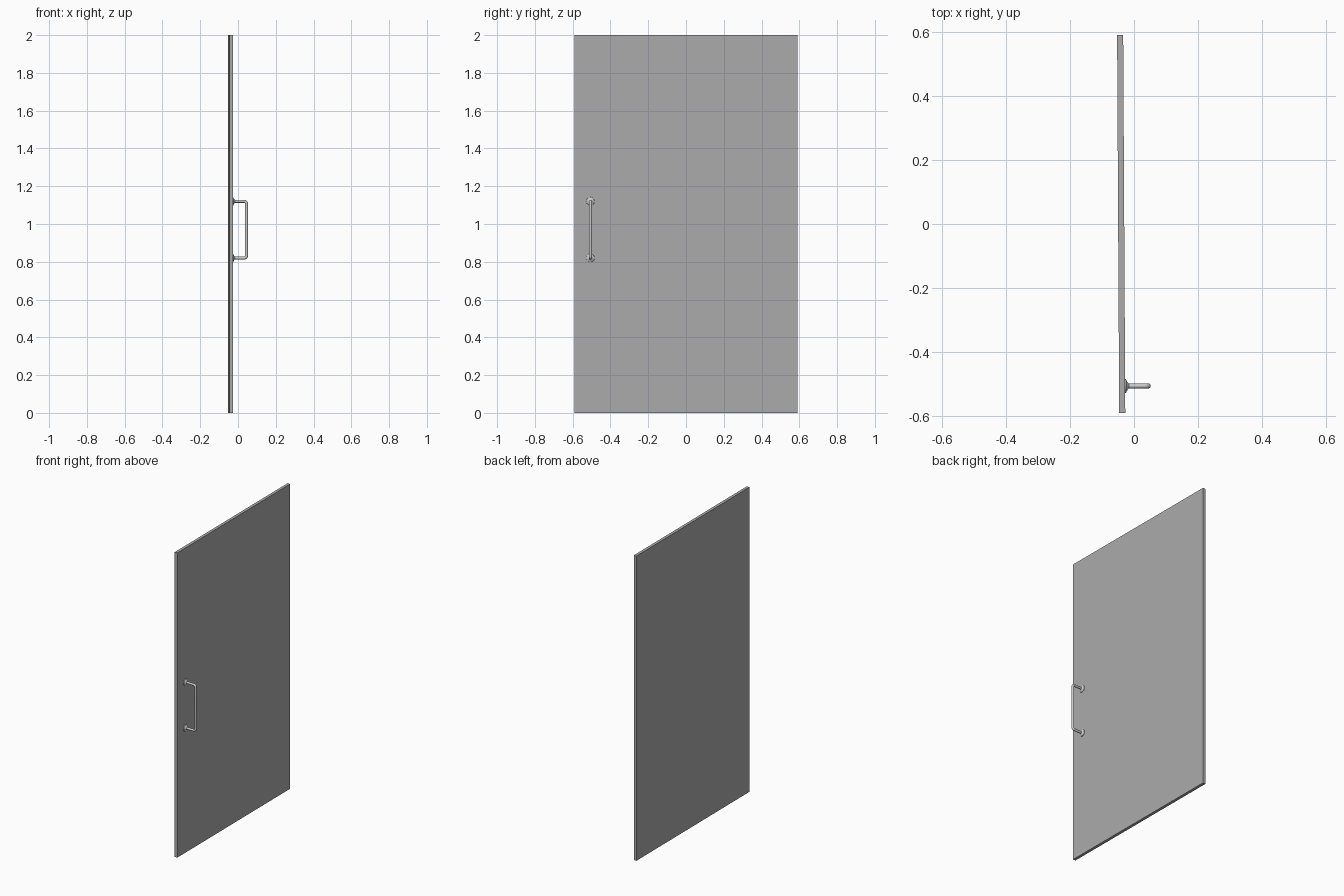
import bpy, bmesh, math
from mathutils import Vector, Matrix

if "Cube" in bpy.data.objects:
    bpy.data.objects.remove(bpy.data.objects["Cube"])

TILT = Matrix.Rotation(0.0055, 4, 'Z')   # door stands very slightly ajar
FACE_X = -0.0305                         # handle-side face of the panel
HANDLE_Y, Z_LOW, Z_HIGH = -0.506, 0.82, 1.12
ROD_R, BAR_X = 0.0075, 0.042


def make_object(name, bm, smooth=True):
    bmesh.ops.recalc_face_normals(bm, faces=bm.faces)
    bm.transform(TILT)
    mesh = bpy.data.meshes.new(name)
    bm.to_mesh(mesh)
    bm.free()
    obj = bpy.data.objects.new(name, mesh)
    bpy.context.collection.objects.link(obj)
    if smooth:
        bpy.ops.object.select_all(action='DESELECT')
        obj.select_set(True)
        bpy.context.view_layer.objects.active = obj
        bpy.ops.object.shade_smooth_by_angle(angle=math.radians(35))
    return obj


def skin_rings(bm, rings):
    """Join equal-sized rings of points into a capped tube."""
    rows = [[bm.verts.new(p) for p in ring] for ring in rings]
    n = len(rows[0])
    for a, b in zip(rows, rows[1:]):
        for i in range(n):
            j = (i + 1) % n
            bm.faces.new((a[i], a[j], b[j], b[i]))
    bm.faces.new(rows[0][::-1])
    bm.faces.new(rows[-1])


def ring(centre, tangent, radius, n):
    side = Vector((0, 1, 0))
    up = tangent.cross(side)
    return [centre + radius * (math.cos(t) * side + math.sin(t) * up)
            for t in (2 * math.pi * i / n for i in range(n))]


# Door panel, darker grey than the handle
bm = bmesh.new()
bmesh.ops.create_cube(bm, size=1, matrix=Matrix.Translation((FACE_X - 0.0095, 0, 1))
                      @ Matrix.Diagonal((0.019, 1.18, 2, 1)))
panel = make_object("door_panel", bm, smooth=False)
dark_grey = bpy.data.materials.new("dark_grey")
dark_grey.diffuse_color = (0.41, 0.41, 0.41, 1)
dark_grey.use_nodes = True
dark_grey.node_tree.nodes["Principled BSDF"].inputs["Base Color"].default_value = dark_grey.diffuse_color
panel.data.materials.append(dark_grey)

# Pull handle: rod with two rounded elbows
bend = 0.011
rings = [ring(Vector((FACE_X, HANDLE_Y, Z_LOW)), Vector((1, 0, 0)), ROD_R, 20)]
for corner_z, start in ((Z_LOW + bend, -90), (Z_HIGH - bend, 0)):
    for k in range(7):
        a = math.radians(start + 15 * k)
        centre = Vector((BAR_X - bend + bend * math.cos(a), HANDLE_Y,
                         corner_z + bend * math.sin(a)))
        rings.append(ring(centre, Vector((-math.sin(a), 0, math.cos(a))), ROD_R, 20))
rings.append(ring(Vector((FACE_X, HANDLE_Y, Z_HIGH)), Vector((-1, 0, 0)), ROD_R, 20))
bm = bmesh.new()
skin_rings(bm, rings)
make_object("pull_handle", bm)

# Flared mounting roses where the handle meets the panel
PROFILE = [(0, 0.022), (0.003, 0.021), (0.005, 0.016), (0.008, 0.011), (0.012, 0.0075)]
for name, z in (("lower_mounting_rose", Z_LOW), ("upper_mounting_rose", Z_HIGH)):
    bm = bmesh.new()
    skin_rings(bm, [ring(Vector((FACE_X + dx, HANDLE_Y, z)), Vector((1, 0, 0)), r, 28)
                    for dx, r in PROFILE])
    make_object(name, bm)
